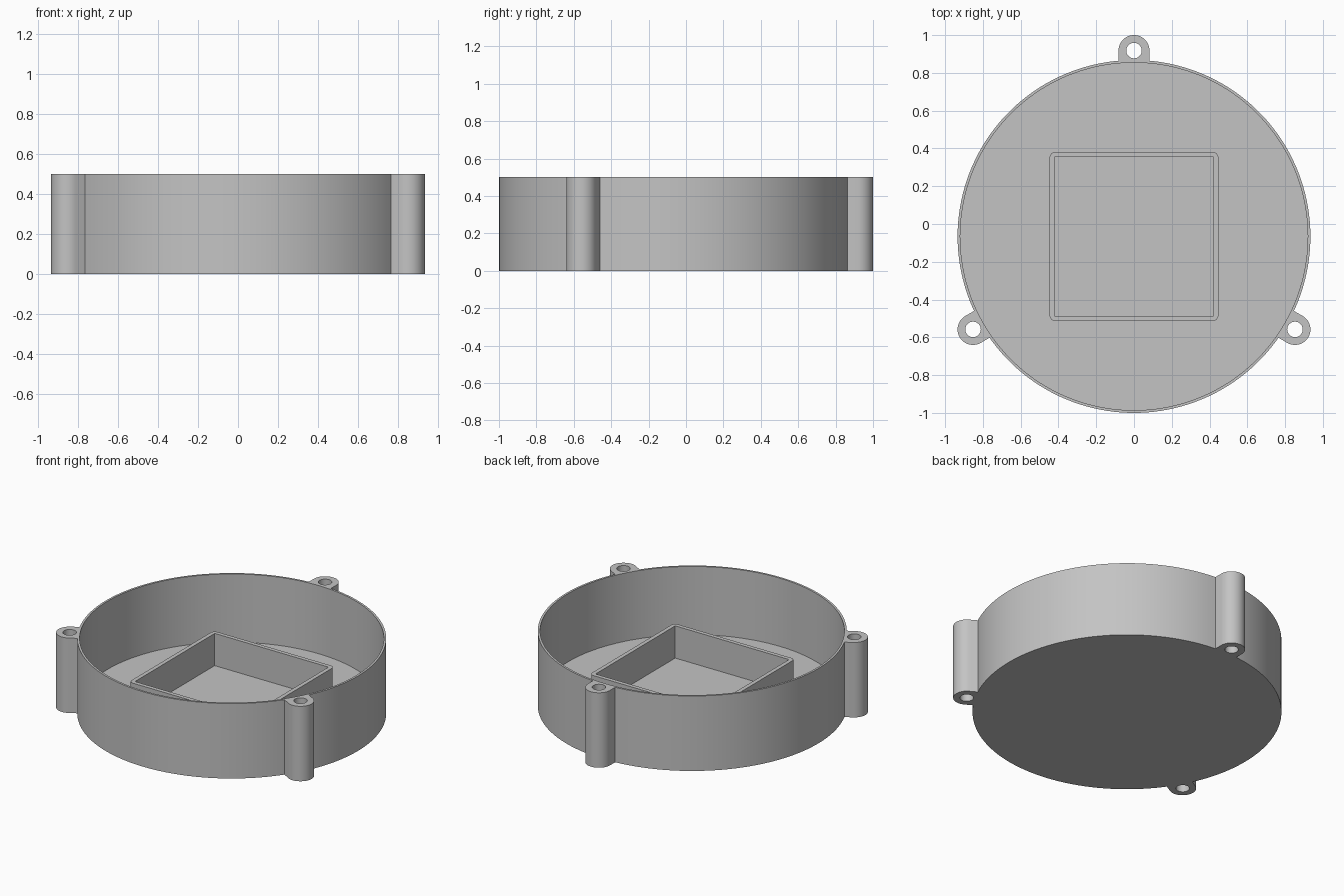
import bpy, bmesh
from math import sin, cos, asin, radians, pi, tau
from mathutils import Vector

cube = bpy.data.objects.get("Cube")
if cube:
    bpy.data.objects.remove(cube, do_unlink=True)

CENTRE_Y = -0.066
HEIGHT, FLOOR, FRAME_TOP = 0.5, 0.045, 0.26
R_OUT, R_IN = 0.934, 0.92
LUG_DIST, LUG_R, HOLE_R = 0.984, 0.082, 0.041
LUG_ANGLES = [radians(a) for a in (90, 210, 330)]

grey = bpy.data.materials.new("grey_plastic")
grey.use_nodes = True
colour = (0.55, 0.55, 0.55, 1)
grey.diffuse_color = colour
grey.node_tree.nodes["Principled BSDF"].inputs["Base Color"].default_value = colour


def polar(r, a):
    return Vector((r * cos(a), r * sin(a)))


def arc(centre, r, a0, a1, n):
    """n + 1 points from angle a0 to a1."""
    return [centre + polar(r, a0 + (a1 - a0) * i / n) for i in range(n + 1)]


def circle(centre, r, n):
    return arc(centre, r, 0, tau, n)[:-1]


def ring(bm, loop, z):
    verts = [bm.verts.new((p.x, p.y, z)) for p in loop]
    return [bm.edges.new((v, verts[i - 1])) for i, v in enumerate(verts)]


def cap(bm, loops, z):
    """Flat face bounded by the first loop, pierced by the others."""
    edges = [e for loop in loops for e in ring(bm, loop, z)]
    bmesh.ops.triangle_fill(bm, edges=edges, use_beauty=True, normal=(0, 0, 1))


def wall(bm, loop, z0, z1):
    low = [bm.verts.new((p.x, p.y, z0)) for p in loop]
    high = [bm.verts.new((p.x, p.y, z1)) for p in loop]
    for i in range(len(loop)):
        bm.faces.new((low[i - 1], low[i], high[i], high[i - 1]))


def finish(bm, name):
    bmesh.ops.remove_doubles(bm, verts=bm.verts, dist=1e-5)
    bmesh.ops.recalc_face_normals(bm, faces=bm.faces)
    mesh = bpy.data.meshes.new(name)
    bm.to_mesh(mesh)
    bm.free()
    mesh.materials.append(grey)
    obj = bpy.data.objects.new(name, mesh)
    obj.location.y = CENTRE_Y
    bpy.context.collection.objects.link(obj)
    bpy.ops.object.select_all(action='DESELECT')
    obj.select_set(True)
    bpy.context.view_layer.objects.active = obj
    bpy.ops.object.shade_smooth_by_angle(angle=radians(30))


# Round tray: outline with three screw lugs, shallow floor, through holes
origin = Vector((0, 0))
half = asin(LUG_R / R_OUT)
outline = []
for a in LUG_ANGLES:
    outline += arc(polar(LUG_DIST, a), LUG_R, a - pi / 2, a + pi / 2, 24)
    outline += arc(origin, R_OUT, a + half, a + tau / 3 - half, 48)
cavity = circle(origin, R_IN, 144)
holes = [circle(polar(LUG_DIST, a), HOLE_R, 32) for a in LUG_ANGLES]

bm = bmesh.new()
cap(bm, [outline] + holes, 0)
cap(bm, [outline, cavity] + holes, HEIGHT)
cap(bm, [cavity], FLOOR)
wall(bm, cavity, FLOOR, HEIGHT)
for loop in [outline] + holes:
    wall(bm, loop, 0, HEIGHT)
finish(bm, "round_tray")

# Square frame on the floor: rounded outside corners, sharp inside corners
SIDE, INNER, CORNER = 0.447, 0.42, 0.03
outer, inner = [], []
for k in range(4):
    a = k * pi / 2
    diagonal = Vector((cos(a + pi / 4), sin(a + pi / 4))) * 2 ** 0.5
    outer += arc(diagonal * (SIDE - CORNER), CORNER, a, a + pi / 2, 8)
    inner.append(diagonal * INNER)

bm = bmesh.new()
for z in (FLOOR / 2, FRAME_TOP):
    cap(bm, [outer, inner], z)
for loop in (outer, inner):
    wall(bm, loop, FLOOR / 2, FRAME_TOP)
finish(bm, "square_frame")
